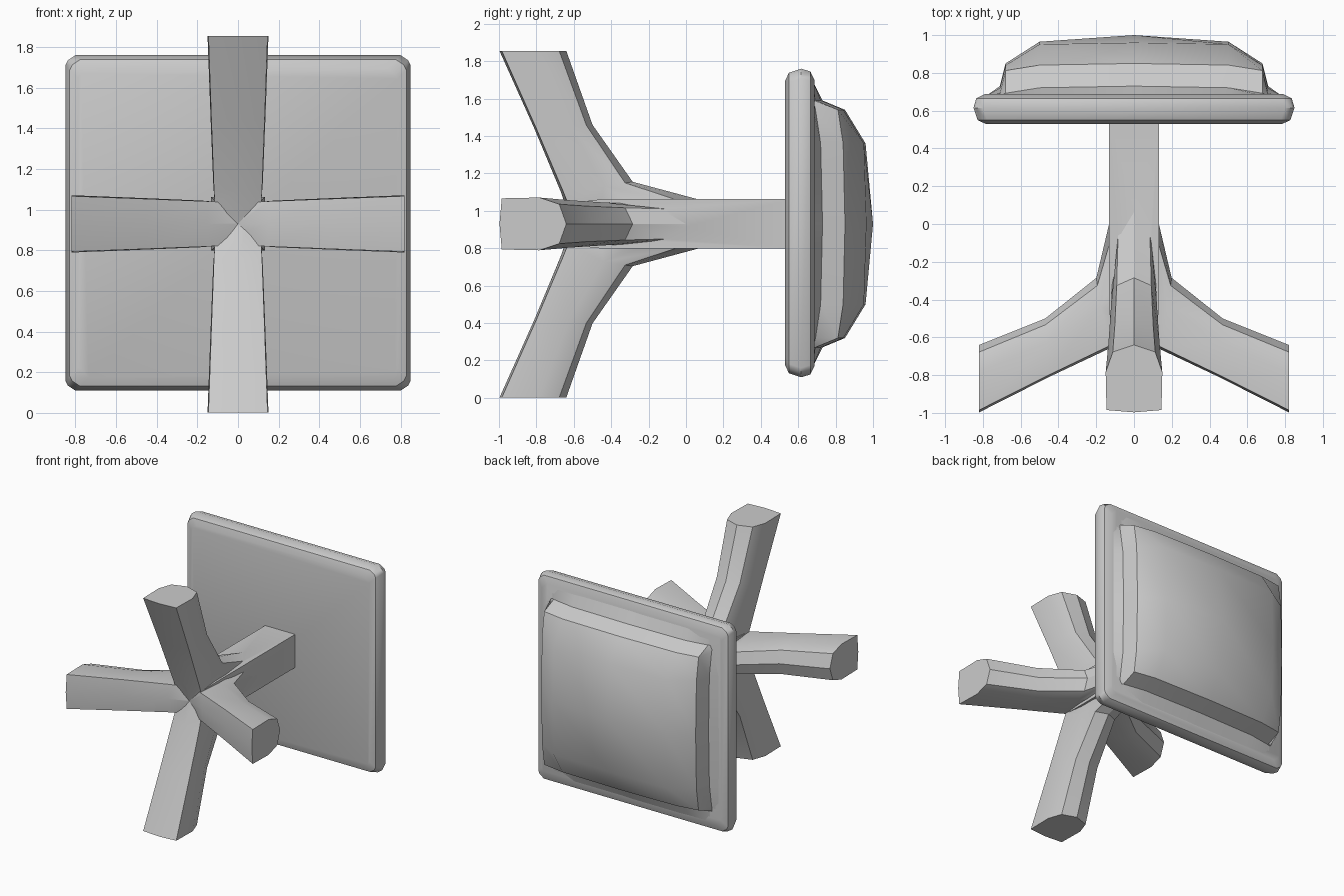
import bpy, bmesh, math
from mathutils import Matrix, Vector

if "Cube" in bpy.data.objects:
    bpy.data.objects.remove(bpy.data.objects["Cube"])

CZ = 0.93  # height of the stool axis

grey = bpy.data.materials.new("grey")
grey.diffuse_color = (0.6, 0.6, 0.6, 1)
grey.use_nodes = True
grey.node_tree.nodes["Principled BSDF"].inputs["Base Color"].default_value = grey.diffuse_color


def make(name, verts, faces, angle=30):
    bm = bmesh.new()
    vs = [bm.verts.new(v) for v in verts]
    for f in faces:
        bm.faces.new([vs[i] for i in f])
    bmesh.ops.recalc_face_normals(bm, faces=bm.faces)
    me = bpy.data.meshes.new(name)
    bm.to_mesh(me)
    bm.free()
    me.materials.append(grey)
    ob = bpy.data.objects.new(name, me)
    bpy.context.collection.objects.link(ob)
    smooth(ob, angle)
    return ob


def smooth(ob, angle):
    bpy.ops.object.select_all(action='DESELECT')
    ob.select_set(True)
    bpy.context.view_layer.objects.active = ob
    bpy.ops.object.shade_smooth_by_angle(angle=math.radians(angle))


def loft(name, rings, angle=30):
    n = len(rings[0])
    verts = [p for r in rings for p in r]
    faces = [(k * n + i, k * n + (i + 1) % n, (k + 1) * n + (i + 1) % n, (k + 1) * n + i)
             for k in range(len(rings) - 1) for i in range(n)]
    faces += [tuple(range(n)), tuple(range(len(verts) - n, len(verts)))]
    return make(name, verts, faces, angle)


# Legs: front (y, r), back (y, r) and half width at each station
STATIONS = [((-0.985, 0.925), (-0.64, 0.925), 0.15),
            ((-0.80, 0.51), (-0.50, 0.53), 0.135),
            ((-0.655, 0.17), (-0.285, 0.225), 0.122),
            ((-0.575, -0.03), (0.07, 0.13), 0.11)]
# Section: position from front to back, share of half width
SECTION = [(-0.035, 0), (0, 0.97), (0.58, 1), (0.89, 0.75),
           (1, 0), (0.89, -0.75), (0.58, -1), (0, -0.97)]


def leg(name, turn, reach, wide):
    rot = Matrix.Rotation(math.radians(turn), 3, 'Y')
    rings = []
    for (yf, rf), (yb, rb), w in STATIONS:
        rings.append([rot @ Vector((w * wide * s, yf + (yb - yf) * t,
                                    reach * (rf + (rb - rf) * t))) + Vector((0, 0, CZ))
                      for t, s in SECTION])
    return loft(name, rings)


legs = [leg("top_leg", 0, 1, 1), leg("right_leg", 90, 0.886, 0.94),
        leg("bottom_leg", 180, 1.004, 1), leg("left_leg", 270, 0.886, 0.94)]

# Square column from the leg joint to the seat
column = loft("column_and_legs", [[(x * h, y, CZ + z * h) for x, z in
                                   ((-1, -1), (1, -1), (1, 1), (-1, 1))]
                                  for y, h in ((-0.60, 0.115), (-0.45, 0.132), (0.56, 0.132))])
for part in legs:
    mod = column.modifiers.new("join", 'BOOLEAN')
    mod.operation, mod.solver, mod.object = 'UNION', 'EXACT', part
    bpy.context.view_layer.objects.active = column
    bpy.ops.object.modifier_apply(modifier=mod.name)
for part in legs:
    bpy.data.objects.remove(part)
smooth(column, 30)

# Seat slab with rounded rim and clipped corners
rings = []
for y, inset in ((0.53, 0.065), (0.55, 0.022), (0.615, 0), (0.665, 0.015), (0.687, 0.06)):
    a, b, c = 0.85 - inset, 0.825 - inset, 0.05
    rings.append([(x, y, 0.935 + z) for x, z in
                  ((a - c, -b), (a - c / 4, c / 4 - b + c / 4), (a, c - b), (a, b - c),
                   (a - c / 4, b - c / 2), (a - c, b), (c - a, b), (c / 4 - a, b - c / 2),
                   (-a, b - c), (-a, c - b), (c / 4 - a, c / 2 - b), (c - a, -b))])
loft("seat_slab", rings, 40)

# Domed cushion: distance from the middle against drop in height
XS = [(0, 0), (0.5, 0.035), (0.68, 0.15), (0.71, 0.27), (0.78, 0.32)]
ZS = [(0, 0), (0.43, 0.04), (0.61, 0.15), (0.66, 0.27), (0.76, 0.32)]
mirror = lambda s: [(-p, d) for p, d in reversed(s[1:])] + s
verts = [(x, max(0.68, 1 - max(dx, dz) - 0.25 * min(dx, dz)), 0.93 + z)
         for x, dx in mirror(XS) for z, dz in mirror(ZS)]
n = len(mirror(ZS))
faces = [(i * n + j, i * n + j + 1, (i + 1) * n + j + 1, (i + 1) * n + j)
         for i in range(n - 1) for j in range(n - 1)]
cushion = make("cushion", verts, faces, 35)
# open sheet: make sure it faces outwards
if sum(p.normal.y for p in cushion.data.polygons) < 0:
    cushion.data.flip_normals()
